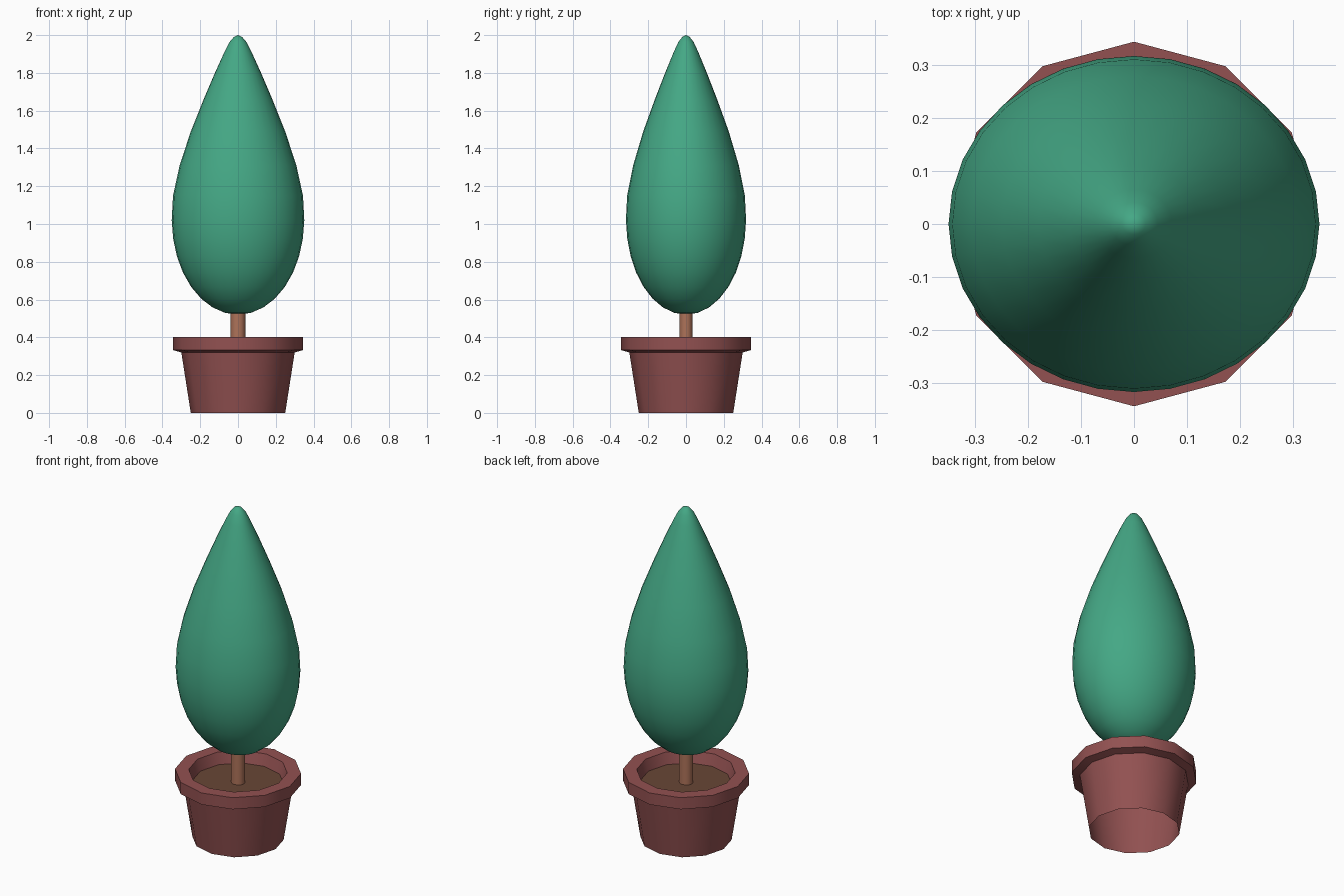
import bpy, math

if "Cube" in bpy.data.objects:
    bpy.data.objects.remove(bpy.data.objects["Cube"])


def material(name, rgb):
    m = bpy.data.materials.new(name)
    m.diffuse_color = (*rgb, 1)
    m.use_nodes = True
    m.node_tree.nodes["Principled BSDF"].inputs["Base Color"].default_value = m.diffuse_color
    return m


def lathe(name, profile, sides, mat, yscale=1.0, angle=40):
    """Spin (radius, z) points round z; zero radius makes a pole."""
    verts, rings, faces = [], [], []
    for r, z in profile:
        if r == 0:
            rings.append([len(verts)] * sides)
            verts.append((0, 0, z))
        else:
            rings.append(list(range(len(verts), len(verts) + sides)))
            for i in range(sides):
                a = 2 * math.pi * i / sides
                verts.append((r * math.cos(a), r * yscale * math.sin(a), z))
    for lo, hi in zip(rings, rings[1:]):
        for i in range(sides):
            j = (i + 1) % sides
            quad = [lo[i], lo[j], hi[j], hi[i]]
            faces.append(list(dict.fromkeys(quad)))
    me = bpy.data.meshes.new(name)
    me.from_pydata(verts, [], faces)
    me.materials.append(mat)
    ob = bpy.data.objects.new(name, me)
    bpy.context.collection.objects.link(ob)
    bpy.ops.object.select_all(action='DESELECT')
    ob.select_set(True)
    bpy.context.view_layer.objects.active = ob
    bpy.ops.object.shade_smooth_by_angle(angle=math.radians(angle))
    return ob


terracotta = material("terracotta", (0.29, 0.083, 0.083))
soil_brown = material("soil brown", (0.14, 0.062, 0.037))
bark = material("bark", (0.42, 0.17, 0.10))
leaf = material("leaf green", (0.058, 0.39, 0.235))

# Twelve-sided pot, open underneath, with a stepped rim
lathe("pot", [(0.25, 0), (0.30, 0.32), (0.345, 0.333), (0.345, 0.403),
              (0.27, 0.403), (0.25, 0.334)], 12, terracotta)

# Soil disc
lathe("soil", [(0.252, 0.336), (0, 0.336)], 12, soil_brown)

# Trunk
lathe("trunk", [(0.039, 0.33), (0.039, 0.6)], 12, bark, 0.91)

# Teardrop foliage: half ellipsoid below, tapering to a rounded tip above
lower = [(0.35 * math.sin(t), 1.02 - 0.5 * math.cos(t))
         for t in (i * math.pi / 16 for i in range(8))]
lower[0] = (0, 0.52)
upper = [(0.351, 1.02), (0.344, 1.15), (0.309, 1.31), (0.25, 1.49), (0.182, 1.66),
         (0.122, 1.80), (0.072, 1.91), (0.045, 1.963), (0.022, 1.99), (0, 2.0)]
lathe("foliage", lower + upper, 32, leaf, 0.906, 60)
